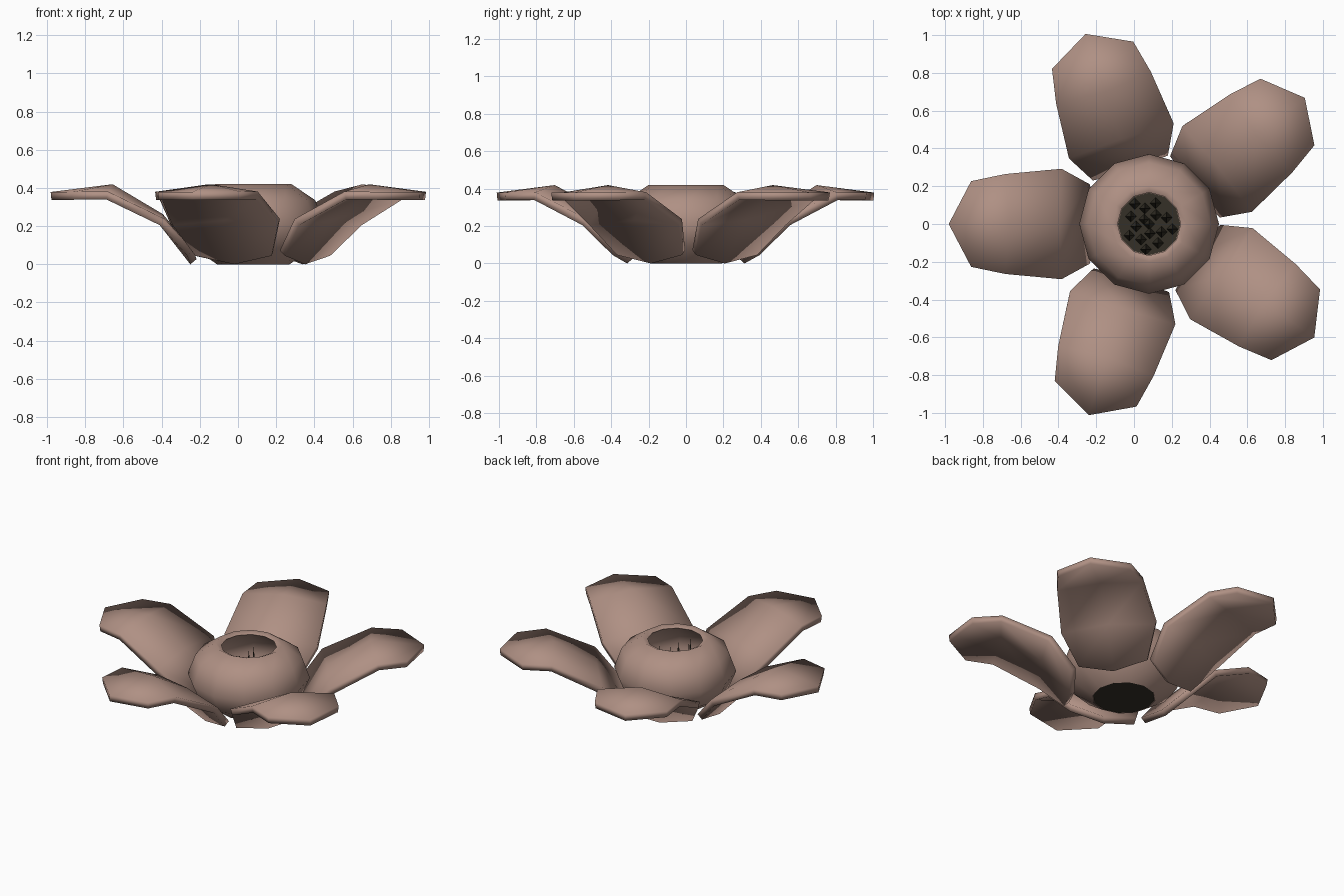
import bpy, math, random
from mathutils import Matrix, Vector

if "Cube" in bpy.data.objects:
    bpy.data.objects.remove(bpy.data.objects["Cube"])

random.seed(4)
CX = 0.08  # flower axis

def material(name, color):
    m = bpy.data.materials.new(name)
    m.diffuse_color = (*color, 1)
    m.use_nodes = True
    m.node_tree.nodes["Principled BSDF"].inputs["Base Color"].default_value = m.diffuse_color
    return m

BROWN = material("dusty_brown", (0.43, 0.28, 0.23))
DARK = material("dark_brown", (0.035, 0.03, 0.02))

def make(name, verts, faces, mat, smooth=65):
    me = bpy.data.meshes.new(name)
    me.from_pydata(verts, [], faces)
    me.materials.append(mat)
    ob = bpy.data.objects.new(name, me)
    bpy.context.collection.objects.link(ob)
    bpy.ops.object.select_all(action='DESELECT')
    ob.select_set(True)
    bpy.context.view_layer.objects.active = ob
    bpy.ops.object.shade_smooth_by_angle(angle=math.radians(smooth))
    return ob

def lathe(name, profile, n, mat):
    verts = [(CX + r * math.cos(2 * math.pi * i / n), r * math.sin(2 * math.pi * i / n), z)
             for r, z in profile for i in range(n)]
    rows = len(profile)
    faces = []
    for j in range(rows):
        k = (j + 1) % rows
        for i in range(n):
            i2 = (i + 1) % n
            faces.append((j * n + i, j * n + i2, k * n + i2, k * n + i))
    return make(name, verts, faces, mat)

# hollow bulb in the middle, open at both ends
lathe("center_bulb",
      [(0.19, 0), (0.32, 0.09), (0.37, 0.21), (0.325, 0.335), (0.20, 0.42),
       (0.167, 0.405), (0.29, 0.31), (0.33, 0.21), (0.285, 0.11), (0.165, 0.03)],
      12, BROWN)

# dark floor closing the bottom of the bulb
lathe("bulb_floor", [(0.001, 0.003), (0.188, 0.003), (0.188, 0.03), (0.001, 0.03)], 12, DARK)

# thin dark stamens standing inside the bulb
verts, faces = [], []
for k in range(16):
    a, d = k * 2.4, 0.035 * math.sqrt(k)
    x, y = CX + d * math.cos(a), d * math.sin(a)
    b = len(verts)
    verts += [(x + 0.03 * math.cos(t), y + 0.03 * math.sin(t), 0.03)
              for t in (0, math.pi / 2, math.pi, 3 * math.pi / 2)]
    verts.append((x, y, random.uniform(0.30, 0.37)))
    faces += [(b + i, b + (i + 1) % 4, b + 4) for i in range(4)]
make("stamens", verts, faces, DARK)

# petals: arched over a middle ridge; (middle r, z), (side r, half width, z)
MID = [(0.33, 0.0), (0.50, 0.23), (0.745, 0.378), (1.057, 0.337)]
SIDE = [(0.345, 0.21, 0.045), (0.49, 0.29, 0.205), (0.77, 0.26, 0.34), (0.938, 0.223, 0.338)]
for n, ang in enumerate((180, 108.5, 252.5, 39, -34.5)):
    rot = Matrix.Rotation(math.radians(ang), 3, 'Z')
    verts = []
    for (mr, mz), (sr, w, sz) in zip(MID, SIDE):
        for p in ((sr, -w, sz), (mr, 0, mz), (sr, w, sz)):
            verts.append(rot @ Vector(p) + Vector((CX, 0, 0)))
    faces = [(3 * j + i, 3 * j + i + 3, 3 * j + i + 4, 3 * j + i + 1)
             for j in range(3) for i in range(2)]
    ob = make(f"petal_{n + 1}", verts, faces, BROWN)
    s = ob.modifiers.new("thickness", 'SOLIDIFY')
    s.thickness = 0.042
    s.offset = 1
    bpy.ops.object.modifier_move_to_index(modifier="thickness", index=0)
